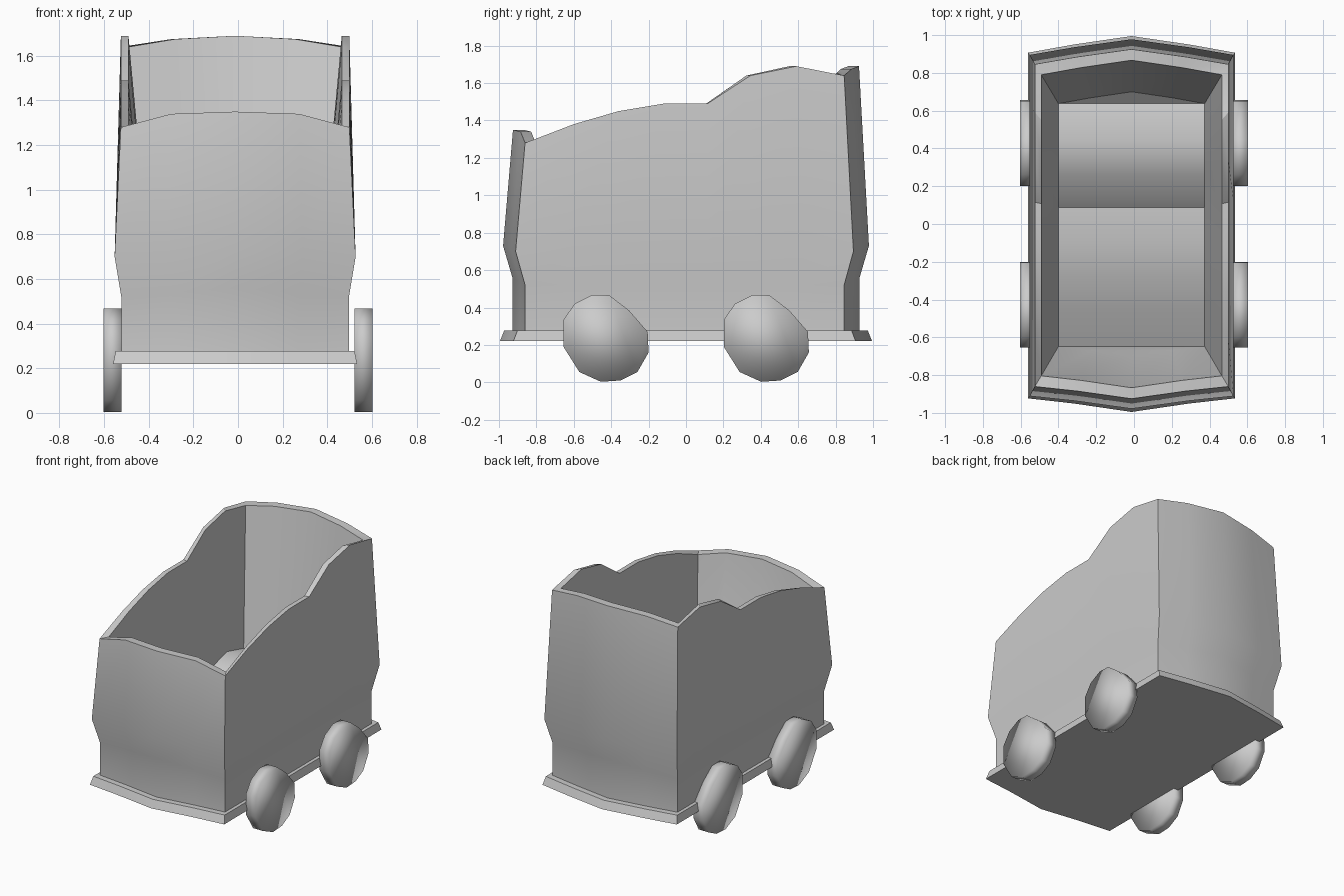
import bpy, bmesh, math

if "Cube" in bpy.data.objects:
    bpy.data.objects.remove(bpy.data.objects["Cube"])

CX = -0.013  # body sits a hair left of centre
# wavy top edge: (y, z) along a side wall, and (x fraction, front z, back z) across the ends
SIDE = [(-0.86, 1.28), (-0.60, 1.38), (-0.36, 1.45), (-0.12, 1.49),
        (0.115, 1.49), (0.345, 1.64), (0.59, 1.69), (0.845, 1.64)]
END = [(-0.56, 1.34, 1.675), (0.0, 1.35, 1.69), (0.56, 1.34, 1.675)]


def ring(hw, corner, centre, z=None, lift=0.0, drop=0.0):
    """22-point plan outline with bowed ends; z=None follows the wavy top edge."""
    pts = []

    def side(x, rows):
        for y, top in rows:
            pts.append((x, y / 0.8525 * corner, top - drop if z is None else z))

    def end(s, cols):
        for u, zf, zb in cols:
            k = 1 - abs(u)
            top = (zf if s < 0 else zb) - drop
            pts.append((CX + u * hw, s * (corner + k * (centre - corner)),
                        top if z is None else z + lift * k))

    side(CX + hw, SIDE)
    end(1, END[::-1])
    side(CX - hw, SIDE[::-1])
    end(-1, END)
    return pts


def finish(name, bm, angle):
    bmesh.ops.recalc_face_normals(bm, faces=bm.faces)
    me = bpy.data.meshes.new(name)
    bm.to_mesh(me)
    bm.free()
    ob = bpy.data.objects.new(name, me)
    bpy.context.collection.objects.link(ob)
    bpy.ops.object.select_all(action='DESELECT')
    ob.select_set(True)
    bpy.context.view_layer.objects.active = ob
    bpy.ops.object.shade_smooth_by_angle(angle=math.radians(angle))
    return ob


def loft(name, rings, strip_last=False):
    bm = bmesh.new()
    vs = [[bm.verts.new(p) for p in r] for r in rings]
    n = len(vs[0])
    for a, b in zip(vs, vs[1:]):
        for i in range(n):
            j = (i + 1) % n
            bm.faces.new((a[i], a[j], b[j], b[i]))
    bm.faces.new(vs[0])
    last = vs[-1]
    if strip_last:  # undulating floor bridged from side to side
        for i in range(7):
            bm.faces.new((last[i], last[i + 1], last[17 - i], last[18 - i]))
        bm.faces.new(last[7:12])
        bm.faces.new(last[18:] + last[:1])
    else:
        bm.faces.new(last)
    return finish(name, bm, 30)


# tub: outer wall, rim, tapered inner wall and floor
loft("tub", [
    ring(0.51, 0.853, 0.928, 0.25),
    ring(0.51, 0.853, 0.928, 0.52, 0.04),
    ring(0.54, 0.903, 0.978, 0.70, 0.03),
    ring(0.512, 0.853, 0.925),
    ring(0.478, 0.797, 0.867),
    ring(0.387, 0.643, 0.70, drop=0.97),
], strip_last=True)

# base plate with sloped edge
loft("base_plate", [
    ring(0.547, 0.915, 0.995, 0.22),
    ring(0.535, 0.893, 0.972, 0.277),
])

# wheels: slightly uneven twelve-sided discs
WHEEL = [(-0.07, 0.468), (0.02, 0.465), (0.125, 0.385), (0.225, 0.27), (0.23, 0.16),
         (0.17, 0.055), (0.08, 0.01), (-0.025, 0.003), (-0.14, 0.055), (-0.225, 0.19),
         (-0.225, 0.335), (-0.165, 0.42)]
for side_name, s in (("left", -1), ("right", 1)):
    for end_name, yc in (("front", -0.43), ("back", 0.427)):
        bm = bmesh.new()
        loops = [[bm.verts.new((s * x, yc + y, z)) for y, z in WHEEL] for x in (0.522, 0.603)]
        for i in range(12):
            j = (i + 1) % 12
            bm.faces.new((loops[0][i], loops[0][j], loops[1][j], loops[1][i]))
        for lp in loops:
            bm.faces.new(lp)
        finish(f"{end_name}_{side_name}_wheel", bm, 180)
